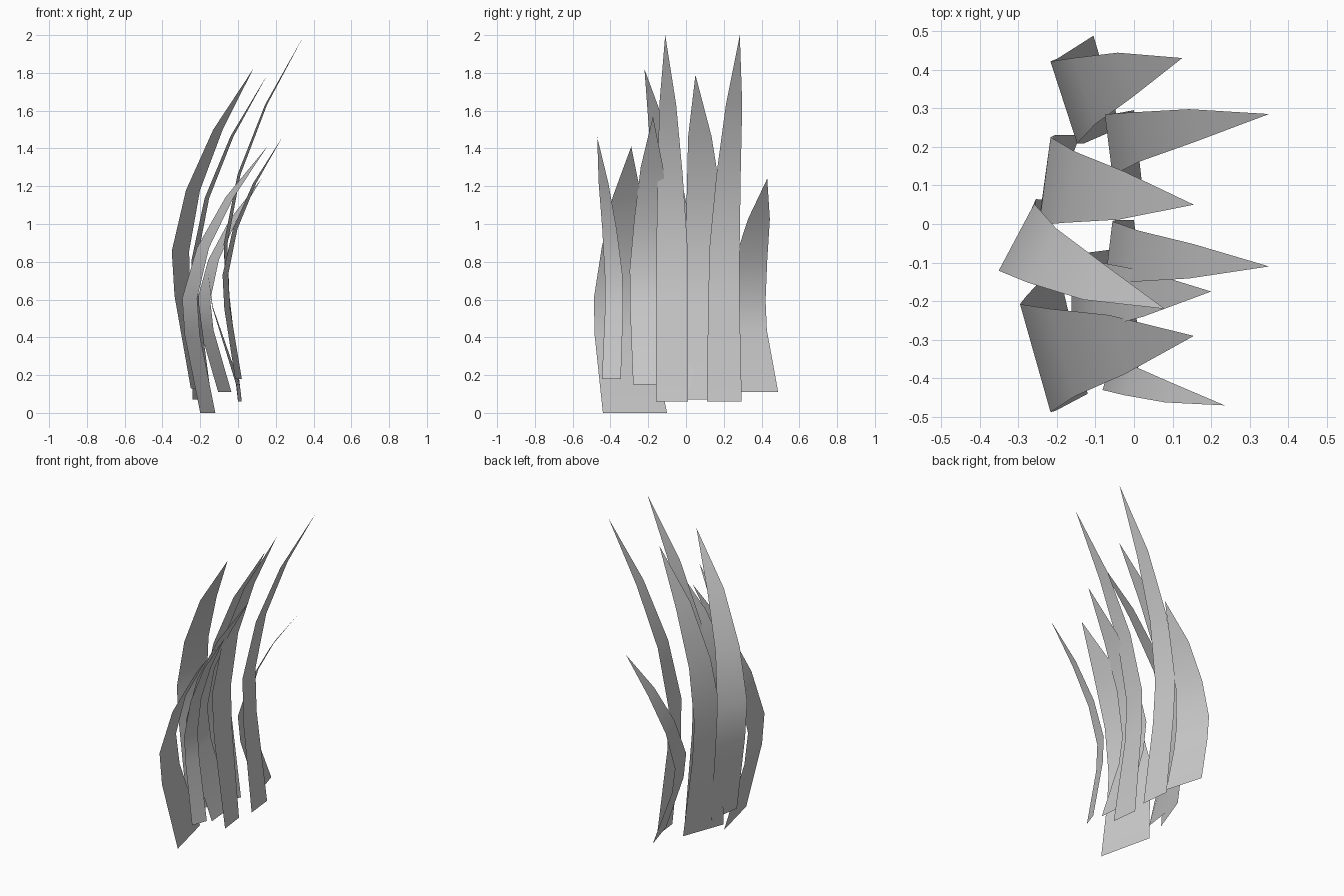
import bpy
from mathutils import Vector

if "Cube" in bpy.data.objects:
    bpy.data.objects.remove(bpy.data.objects["Cube"])

# Shared blade shape: height fraction, base-to-belly blend, lean x, lean y, width
LEVELS = [
    (0.00, 0.0, 0.00, 0.00, 1.00),
    (0.29, 0.82, 0.00, 0.00, 1.00),
    (0.43, 1.0, 0.01, 0.06, 0.99),
    (0.62, 1.0, 0.18, 0.30, 0.80),
    (0.81, 1.0, 0.52, 0.64, 0.54),
]


def grass_blade(name, base_z, base_l, base_r, belly_l, belly_r, tip):
    """One thin leaf: straight foot, bowed belly, pointed tip leaning to +x."""
    bl, br, ml, mr = (Vector(p) for p in (base_l, base_r, belly_l, belly_r))
    tip = Vector(tip)
    verts, faces = [], []
    for f, blend, lean_x, lean_y, width in LEVELS:
        left, right = bl.lerp(ml, blend), br.lerp(mr, blend)
        centre, half = (left + right) / 2, (right - left) / 2
        centre.x += (tip.x - centre.x) * lean_x
        centre.y += (tip.y - centre.y) * lean_y
        z = base_z + (tip.z - base_z) * f
        for side in (-1, 1):
            p = centre + half * width * side
            verts.append((p.x, p.y, z))
    for i in range(len(LEVELS) - 1):
        a = 2 * i
        faces.append((a, a + 1, a + 3, a + 2))
    n = len(verts)
    verts.append(tip)
    faces.append((n - 2, n - 1, n))
    mesh = bpy.data.meshes.new(name)
    mesh.from_pydata(verts, [], faces)
    mesh.shade_smooth()
    obj = bpy.data.objects.new(name, mesh)
    bpy.context.collection.objects.link(obj)
    return obj


# Short front blades
grass_blade("small_blade", 0.18, (-0.015, -0.445), (0.02, -0.345),
            (-0.085, -0.425), (-0.055, -0.33), (0.235, -0.47, 1.46))
grass_blade("wide_front_blade", 0.0, (-0.12, -0.44), (-0.20, -0.10),
            (-0.22, -0.493), (-0.30, -0.21), (0.155, -0.29, 1.41))
# Middle blades
grass_blade("twisted_blade", 0.13, (-0.25, -0.16), (-0.22, 0.062),
            (-0.355, -0.11), (-0.262, 0.065), (0.08, -0.22, 1.82))
grass_blade("crossing_blade", 0.15, (0.01, -0.28), (-0.01, -0.06),
            (-0.165, -0.30), (-0.165, -0.08), (0.20, -0.175, 1.57))
grass_blade("tall_middle_blade", 0.06, (0.02, -0.16), (0.0, 0.01),
            (-0.08, -0.155), (-0.06, 0.01), (0.35, -0.11, 2.0))
grass_blade("broad_middle_blade", 0.07, (-0.24, -0.04), (-0.14, 0.23),
            (-0.25, 0.0), (-0.22, 0.23), (0.155, 0.05, 1.79))
# Back blades
grass_blade("tall_back_blade", 0.06, (0.02, 0.11), (0.0, 0.295),
            (-0.06, 0.12), (-0.08, 0.28), (0.35, 0.285, 2.0))
grass_blade("short_back_blade", 0.11, (-0.035, 0.25), (-0.105, 0.488),
            (-0.15, 0.20), (-0.22, 0.415), (0.125, 0.43, 1.24))
